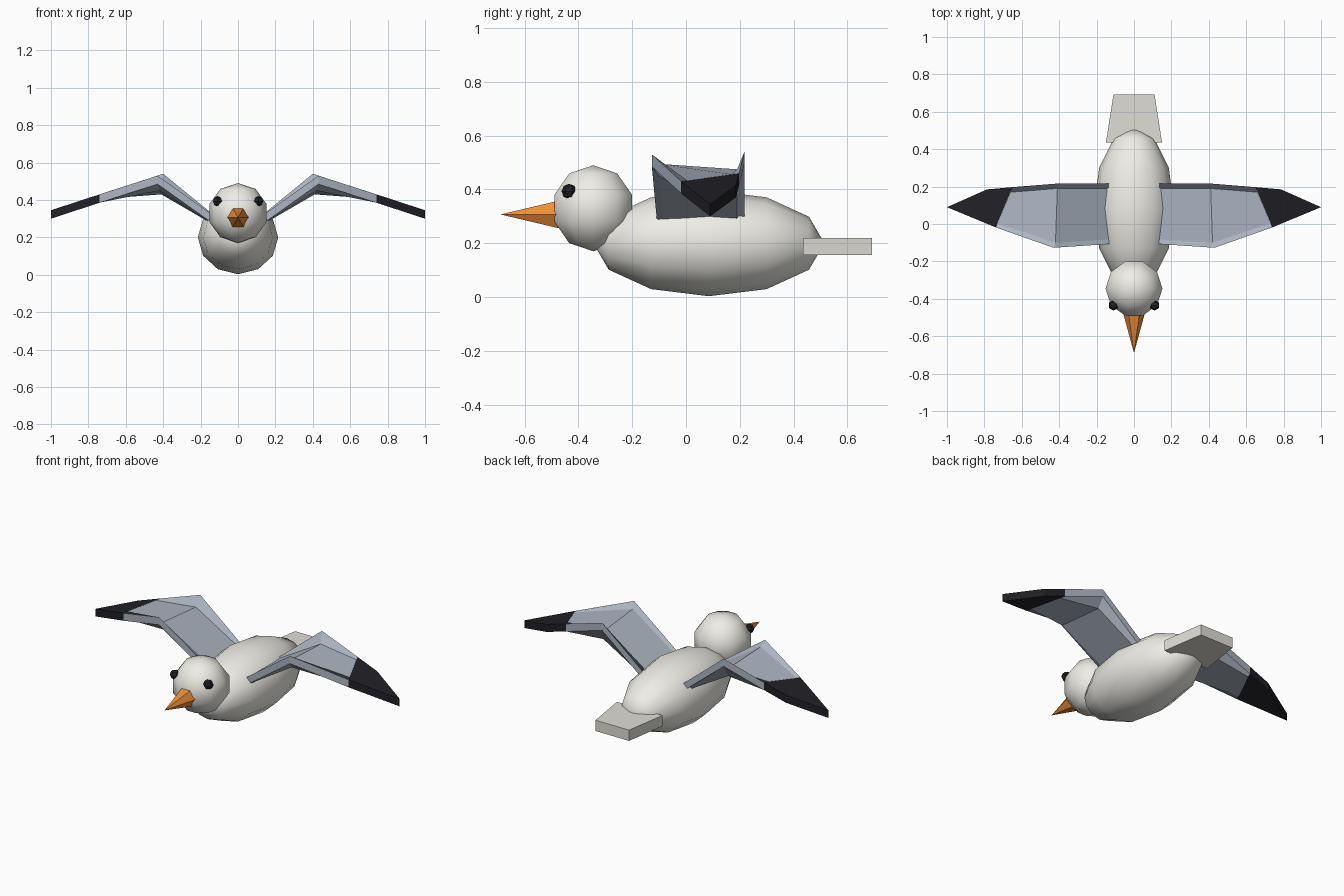
import bpy, bmesh, math
from mathutils import Matrix

if "Cube" in bpy.data.objects:
    bpy.data.objects.remove(bpy.data.objects["Cube"])


def material(name, rgb):
    m = bpy.data.materials.new(name)
    m.diffuse_color = (*rgb, 1)
    m.use_nodes = True
    m.node_tree.nodes["Principled BSDF"].inputs["Base Color"].default_value = m.diffuse_color
    return m


WHITE = material("white", (0.86, 0.85, 0.80))
TAIL = material("tail_grey", (0.74, 0.73, 0.68))
GREY = material("wing_grey", (0.42, 0.47, 0.55))
BLACK = material("black", (0.015, 0.015, 0.02))
ORANGE = material("orange", (0.85, 0.27, 0.04))


def finish(bm, name, mat, smooth=False):
    bmesh.ops.recalc_face_normals(bm, faces=bm.faces)
    me = bpy.data.meshes.new(name)
    bm.to_mesh(me)
    bm.free()
    me.materials.append(mat)
    for p in me.polygons:
        p.use_smooth = smooth
    ob = bpy.data.objects.new(name, me)
    bpy.context.collection.objects.link(ob)
    return ob


def ball(name, mat, loc, radii, segs, rings, rot=Matrix(), smooth=True):
    bm = bmesh.new()
    bmesh.ops.create_uvsphere(bm, u_segments=segs, v_segments=rings, radius=1)
    bm.transform(Matrix.Translation(loc) @ Matrix.Diagonal((*radii, 1)) @ rot)
    return finish(bm, name, mat, smooth)


def slab(name, mat, rows, thick, side=1):
    """Grid of top points (rows of equal length) thickened straight down."""
    bm = bmesh.new()
    grid = [[bm.verts.new((side * x, y, z)) for x, y, z in r] for r in rows]
    for a, b in zip(grid, grid[1:]):
        for i in range(len(a) - 1):
            bm.faces.new((a[i], a[i + 1], b[i + 1], b[i]))
    low = bmesh.ops.duplicate(bm, geom=bm.verts[:] + bm.edges[:] + bm.faces[:])
    pairs = low["vert_map"]
    rim = [e for e in bm.edges if e.is_boundary and e.verts[0] in
           {v for r in grid for v in r}]
    bmesh.ops.translate(bm, verts=[g for g in low["geom"] if isinstance(g, bmesh.types.BMVert)],
                        vec=(0, 0, -thick))
    for e in rim:
        a, b = e.verts
        bm.faces.new((a, b, pairs[b], pairs[a]))
    return finish(bm, name, mat)


# body, head
ball("body", WHITE, (0, 0.085, 0.2), (0.215, 0.43, 0.197), 12, 6,
     Matrix.Rotation(math.pi / 2, 4, 'X'))
ball("head", WHITE, (0, -0.345, 0.33), (0.16, 0.16, 0.16), 10, 5,
     Matrix.Rotation(math.pi / 2, 4, 'Z'))

# beak
bm = bmesh.new()
bmesh.ops.create_cone(bm, cap_ends=True, segments=6, radius1=0.06, radius2=0, depth=0.22)
bm.transform(Matrix.Translation((0, -0.58, 0.307)) @ Matrix.Rotation(math.pi / 2, 4, 'X')
             @ Matrix.Rotation(math.pi / 6, 4, 'Z'))
finish(bm, "beak", ORANGE)

# tail
slab("tail", TAIL, [[(-0.15, 0.435, 0.22), (0.15, 0.435, 0.22)],
                    [(-0.11, 0.692, 0.22), (0.11, 0.692, 0.22)]], 0.064)

# wings: root, elbow, edge of the dark tip; front to back
wing = [[(0.10, -0.105, 0.295), (0.10, -0.08, 0.295), (0.10, 0.19, 0.295), (0.10, 0.217, 0.295)],
        [(0.43, -0.127, 0.53), (0.42, -0.10, 0.495), (0.41, 0.19, 0.475), (0.40, 0.217, 0.54)],
        [(0.74, -0.018, 0.43), (0.73, 0.005, 0.433), (0.66, 0.17, 0.456), (0.65, 0.197, 0.459)]]
tip = [[(0.74, -0.018, 0.43), (0.65, 0.197, 0.459)],
       [(1.0, 0.09, 0.345), (0.786, 0.185, 0.415)]]
for label, s in (("left", 1), ("right", -1)):
    slab(label + "_wing", GREY, wing, 0.045, s)
    slab(label + "_wing_tip", BLACK, tip, 0.045, s)
    ball(label + "_eye", BLACK, (s * 0.11, -0.435, 0.393), (0.028,) * 3, 6, 4, smooth=False)
